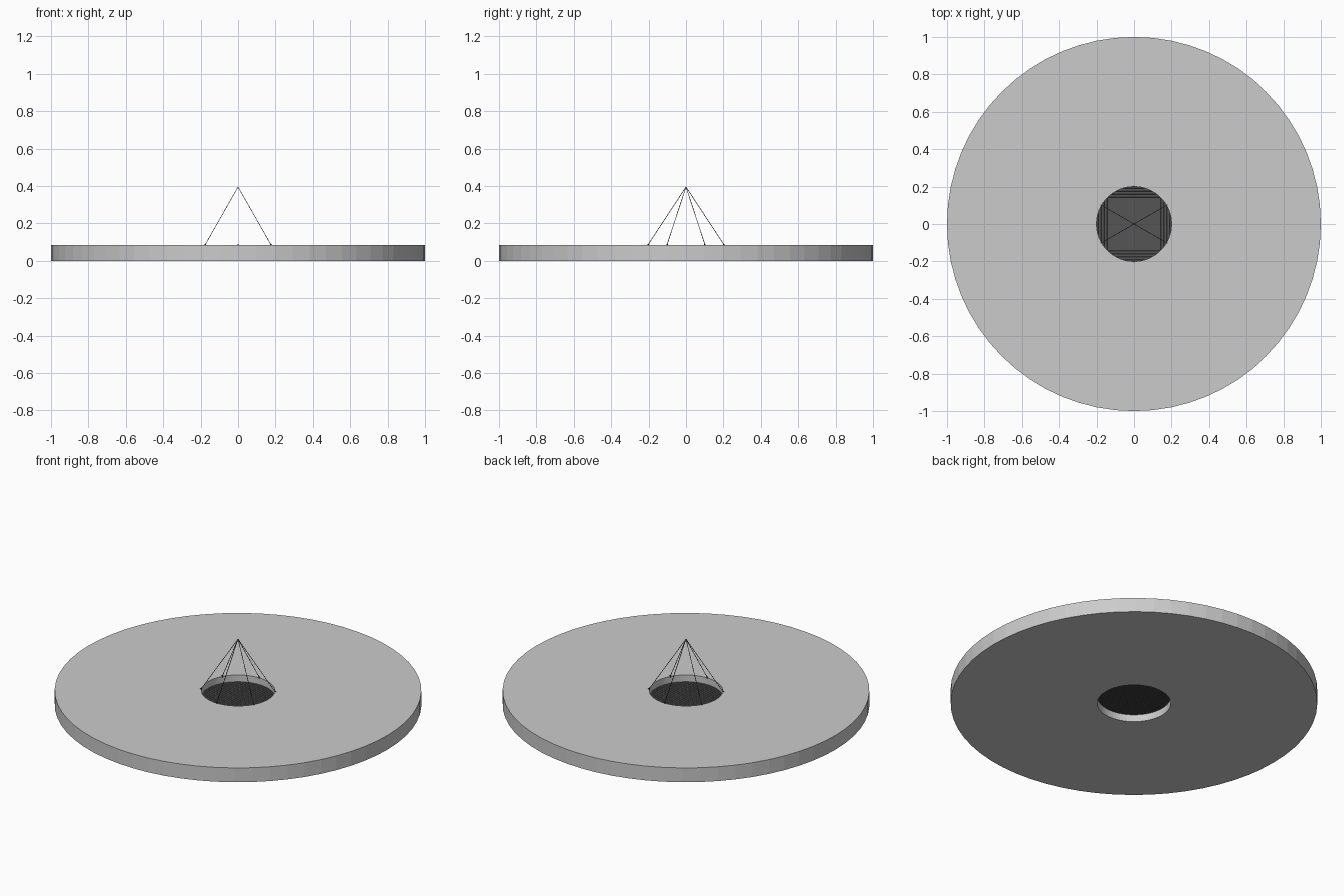
import bpy, bmesh, math
from mathutils import Vector

if "Cube" in bpy.data.objects:
    bpy.data.objects.remove(bpy.data.objects["Cube"], do_unlink=True)

THICK, HOLE, APEX = 0.086, 0.2, 0.395
NET_Z = 0.044


def material(name, value):
    m = bpy.data.materials.new(name)
    m.use_nodes = True
    col = (value, value, value, 1)
    m.diffuse_color = col
    m.node_tree.nodes["Principled BSDF"].inputs["Base Color"].default_value = col
    return m


grey = material("light grey", 0.6)
dark = material("dark grey", 0.09)
black = material("cable black", 0.03)


def finish(name, bm, mat):
    bmesh.ops.recalc_face_normals(bm, faces=bm.faces)
    me = bpy.data.meshes.new(name)
    bm.to_mesh(me)
    bm.free()
    me.materials.append(mat)
    ob = bpy.data.objects.new(name, me)
    bpy.context.collection.objects.link(ob)
    return ob


def rod(bm, a, b, r, sides=6):
    """Thin cylinder between two points."""
    a, b = Vector(a), Vector(b)
    d = b - a
    new = bmesh.ops.create_cone(bm, cap_ends=True, segments=sides, radius1=r,
                                radius2=r, depth=d.length)["verts"]
    bmesh.ops.rotate(bm, verts=new, matrix=d.to_track_quat("Z", "Y").to_matrix())
    bmesh.ops.translate(bm, verts=new, vec=(a + b) / 2)


# Round plate with a central hole: a rectangular profile spun about z
bm = bmesh.new()
corners = [(HOLE, 0), (1, 0), (1, THICK), (HOLE, THICK)]
ring = [bm.verts.new((r, 0, z)) for r, z in corners]
edges = [bm.edges.new((ring[i], ring[(i + 1) % 4])) for i in range(4)]
bmesh.ops.spin(bm, geom=ring + edges, cent=(0, 0, 0), axis=(0, 0, 1),
               angle=math.tau, steps=64, use_merge=True)
bmesh.ops.remove_doubles(bm, verts=bm.verts, dist=0.0001)
finish("round_plate", bm, grey)

# Dark screen closing the hole halfway down
bm = bmesh.new()
bmesh.ops.create_cone(bm, cap_ends=True, segments=64, radius1=HOLE,
                      radius2=HOLE, depth=0.003)
bmesh.ops.translate(bm, verts=bm.verts, vec=(0, 0, NET_Z))
finish("screen_disc", bm, dark)

# Crossed wires of the screen
bm = bmesh.new()
step = 0.016
for i in range(-12, 13):
    p = i * step
    half = math.sqrt(HOLE ** 2 - p ** 2)
    rod(bm, (-half, p, NET_Z), (half, p, NET_Z), 0.0025, 4)
    rod(bm, (p, -half, NET_Z), (p, half, NET_Z), 0.0025, 4)
finish("screen_wires", bm, dark)

# Six cables from the hole's edge up to one point, each with a small anchor
cables, anchors = bmesh.new(), bmesh.new()
for k in range(6):
    a = math.radians(30 + 60 * k)
    out = Vector((math.cos(a), math.sin(a), 0))
    foot = out * (HOLE + 0.003) + Vector((0, 0, THICK))
    rod(cables, foot, (0, 0, APEX), 0.0015)
    rod(anchors, foot - Vector((0, 0, 0.006)), foot + Vector((0, 0, 0.004)), 0.004, 8)
finish("cables", cables, black)
finish("cable_anchors", anchors, black)
